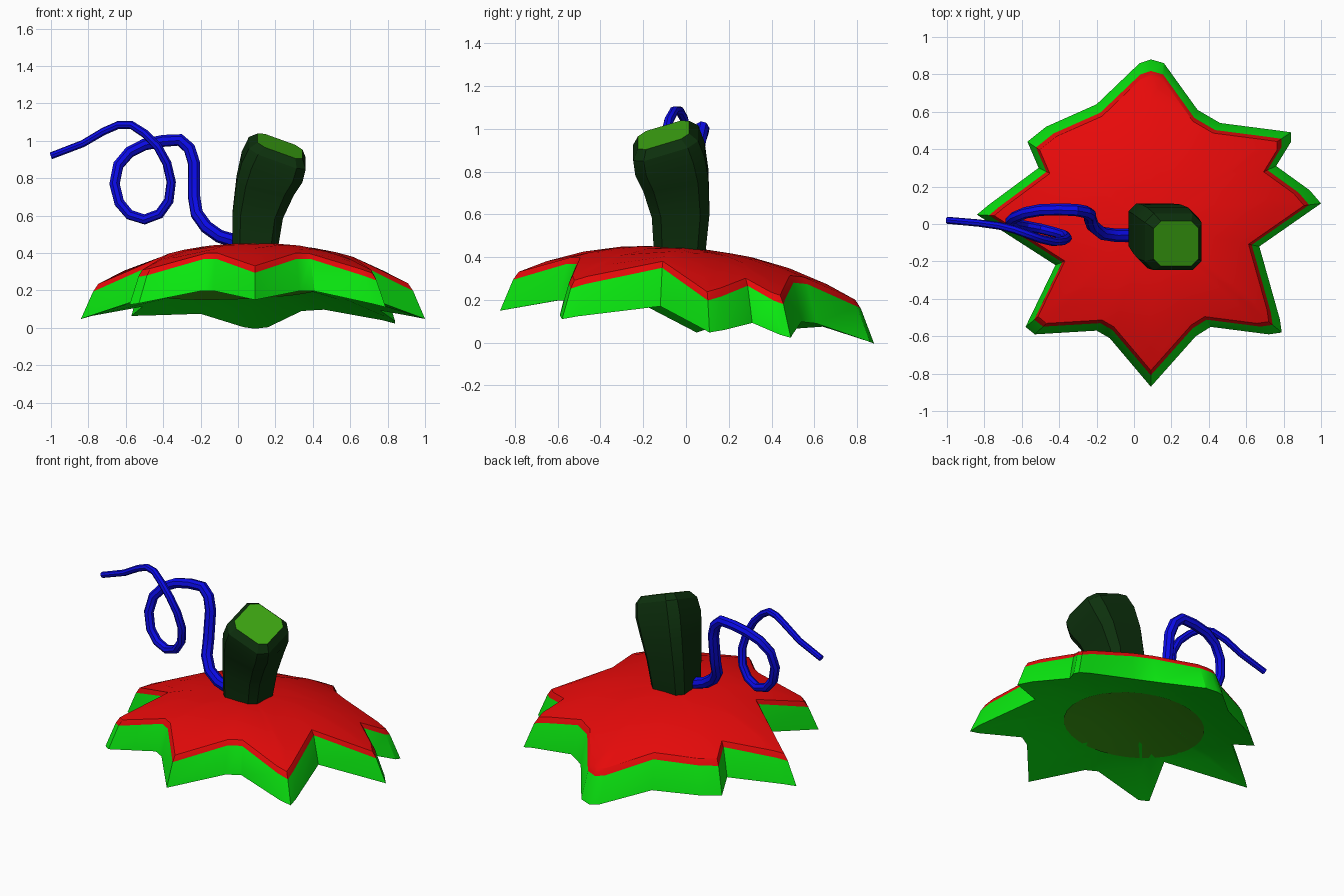
import bpy, bmesh, math
from mathutils import Vector

old = bpy.data.objects.get("Cube")
if old:
    bpy.data.objects.remove(old)


def material(name, rgb):
    m = bpy.data.materials.new(name)
    m.use_nodes = True
    m.diffuse_color = (*rgb, 1)
    m.node_tree.nodes["Principled BSDF"].inputs["Base Color"].default_value = (*rgb, 1)
    return m


RED = material("red", (0.8, 0.003, 0.003))
GREEN = material("bright green", (0.003, 0.8, 0.005))
DARK = material("dark green", (0.004, 0.03, 0.004))
CUT = material("cut green", (0.045, 0.37, 0.006))
BLUE = material("blue", (0.003, 0.003, 0.8))


def finish(obj, angle):
    bpy.ops.object.select_all(action="DESELECT")
    obj.select_set(True)
    bpy.context.view_layer.objects.active = obj
    bpy.ops.object.shade_smooth_by_angle(angle=math.radians(angle))


def loft(name, rings, mats, slots, angle=30, closed=True):
    """Skin a stack of rings; slots holds one material index per band, last one for the end cap."""
    bm = bmesh.new()
    layers = [[bm.verts.new(p) for p in ring] for ring in rings]
    n = len(layers[0])
    for a, b, slot in zip(layers, layers[1:], slots):
        for i in range(n):
            j = (i + 1) % n
            bm.faces.new((a[i], a[j], b[j], b[i])).material_index = slot
    if closed:
        bm.faces.new(layers[0][::-1]).material_index = slots[0]
    bm.faces.new(layers[-1]).material_index = slots[-1]
    if closed:
        bmesh.ops.recalc_face_normals(bm, faces=bm.faces)
    mesh = bpy.data.meshes.new(name)
    bm.to_mesh(mesh)
    bm.free()
    for m in mats:
        mesh.materials.append(m)
    obj = bpy.data.objects.new(name, mesh)
    bpy.context.collection.objects.link(obj)
    finish(obj, angle)
    return obj


# Domed, tilted star cap: outline of the lower rim, counter-clockwise
CENTRE = Vector((0.09, 0.0))
OUTLINE = [
    (0.09, 0.88), (0.03, 0.86), (-0.2, 0.64), (-0.47, 0.52), (-0.57, 0.44),
    (-0.51, 0.3), (-0.78, 0.1), (-0.84, 0.05), (-0.42, -0.22), (-0.58, -0.55),
    (-0.53, -0.59), (-0.2, -0.57), (-0.13, -0.61), (0.09, -0.87), (0.33, -0.6),
    (0.41, -0.55), (0.72, -0.59), (0.79, -0.58), (0.78, -0.51), (0.67, -0.12),
    (1.0, 0.11), (0.94, 0.18), (0.76, 0.31), (0.84, 0.44), (0.84, 0.49),
    (0.77, 0.5), (0.46, 0.54), (0.34, 0.61), (0.16, 0.86),
]


def under(p):
    r = (p - CENTRE).length
    return 0.234 - 0.21 * r * r - 0.086 * p.y


def over(p):
    r = (p - CENTRE).length
    return 0.445 - 0.185 * (r / 0.8) ** 2.3 - 0.08 * p.y


def star(scale, height, drop=0.0):
    flat = [CENTRE + (Vector(p) - CENTRE) * scale for p in OUTLINE]
    return [(p.x, p.y, height(p) - drop) for p in flat]


rings = [star(s, under) for s in (0.1, 0.4, 0.7, 1.0)]
rings.append(star(0.93, over, 0.025))
rings += [star(s, over) for s in (0.9, 0.75, 0.55, 0.35, 0.1)]
loft("star_cap", rings, [GREEN, RED], [0] * 4 + [1] * 6)

# Thin round patch following the underside
patch = []
for radius in (0.42, 0.28, 0.14, 0.03):
    circle = [Vector((math.cos(t * math.tau / 32), -math.sin(t * math.tau / 32))) * radius
              for t in range(32)]
    patch.append([(p.x, p.y, under(p) - 0.006) for p in circle])
loft("underside_patch", patch, [CUT], [0] * 4, closed=False)


# Leaning stalk: chamfered square sections that widen and tilt towards the cut end
def section(x, y, z, half, tilt):
    inner = half * 0.68
    corners = [(half, -inner), (half, inner), (inner, half), (-inner, half),
               (-half, inner), (-half, -inner), (-inner, -half), (inner, -half)]
    return [(x + u, y + v, z + tilt * (0.3 * v - 0.36 * u)) for u, v in corners]


stalk = [
    section(0.09, -0.03, 0.39, 0.118, 0),
    section(0.105, -0.025, 0.6, 0.135, 0.2),
    section(0.145, -0.048, 0.76, 0.153, 0.6),
    section(0.182, -0.075, 0.86, 0.162, 0.9),
    section(0.21, -0.095, 0.935, 0.152, 1),
    section(0.225, -0.105, 0.972, 0.12, 1),
]
loft("stalk", stalk, [DARK, CUT], [0] * 5 + [1])

# Curling tendril: tapering tube along a looped path
PATH = [
    (0.0, -0.06, 0.46), (-0.1, -0.06, 0.49), (-0.17, -0.05, 0.54), (-0.22, -0.01, 0.61),
    (-0.235, 0.03, 0.7), (-0.235, 0.05, 0.88), (-0.26, 0.065, 0.96), (-0.31, 0.075, 1.005),
    (-0.4, 0.078, 1.0), (-0.5, 0.075, 0.98), (-0.58, 0.06, 0.94), (-0.64, 0.035, 0.87),
    (-0.66, 0.015, 0.77), (-0.635, 0.0, 0.67), (-0.58, -0.01, 0.605), (-0.5, -0.025, 0.58),
    (-0.42, -0.045, 0.61), (-0.37, -0.06, 0.68), (-0.357, -0.075, 0.78), (-0.38, -0.09, 0.88),
    (-0.43, -0.095, 0.97), (-0.5, -0.08, 1.04), (-0.57, -0.055, 1.085), (-0.64, -0.03, 1.085),
    (-0.72, -0.01, 1.05), (-0.83, 0.005, 0.985), (-1.0, 0.02, 0.92),
]
curve = bpy.data.curves.new("tendril", "CURVE")
curve.dimensions = "3D"
curve.bevel_depth = 0.036
curve.bevel_resolution = 2
curve.use_fill_caps = True
spline = curve.splines.new("POLY")
spline.points.add(len(PATH) - 1)
for i, (point, p) in enumerate(zip(spline.points, PATH)):
    point.co = (*p, 1)
    point.radius = 1 - 0.48 * (i / (len(PATH) - 1)) ** 1.3
curve.materials.append(BLUE)
tendril = bpy.data.objects.new("tendril", curve)
bpy.context.collection.objects.link(tendril)
bpy.ops.object.select_all(action="DESELECT")
tendril.select_set(True)
bpy.context.view_layer.objects.active = tendril
bpy.ops.object.convert(target="MESH")
finish(bpy.context.view_layer.objects.active, 30)
